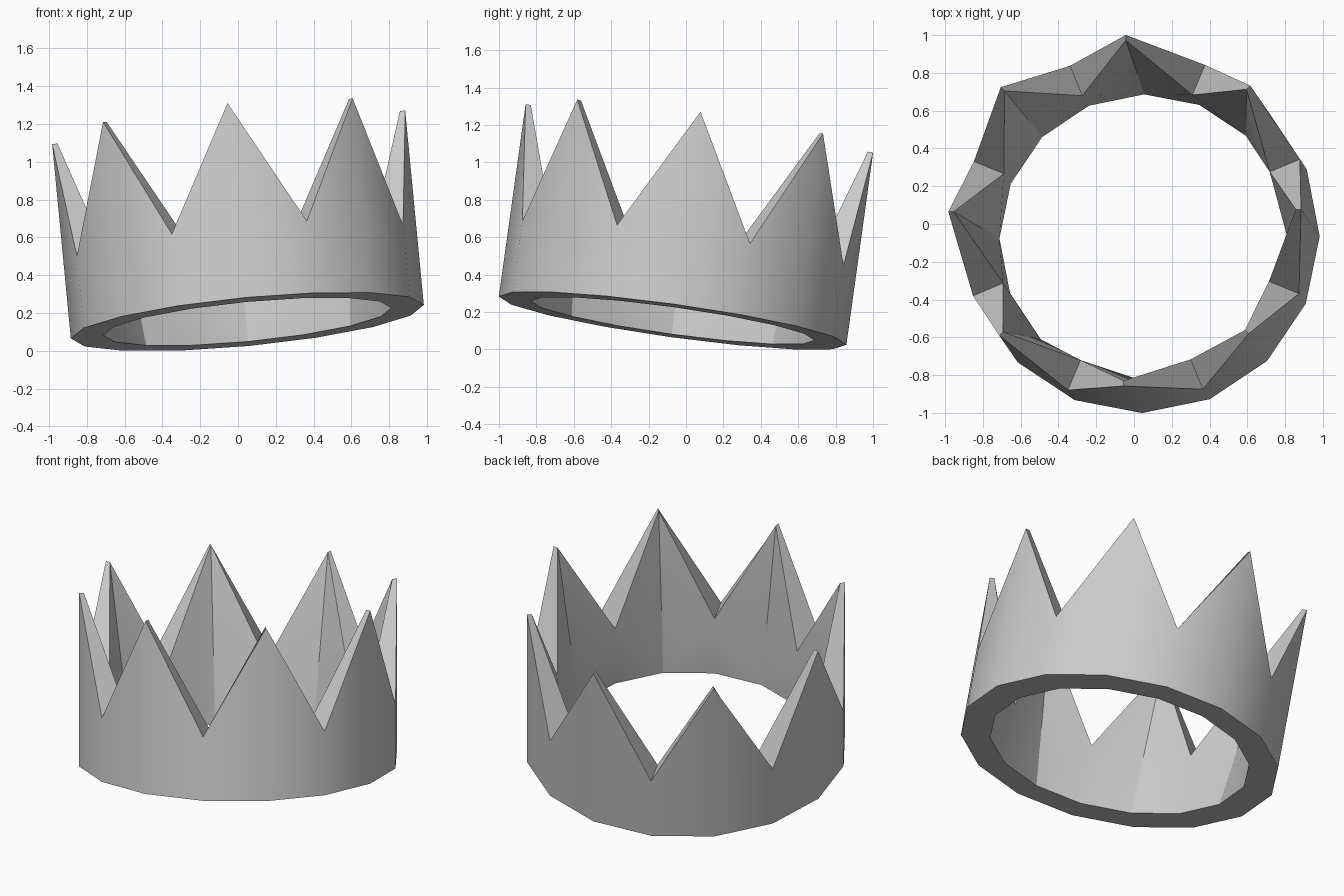
import bpy, bmesh
from math import sin, cos, tau, radians
from mathutils import Vector

if "Cube" in bpy.data.objects:
    bpy.data.objects.remove(bpy.data.objects["Cube"])

POINTS = 8
N = POINTS * 2                    # one segment edge per point and per notch
R_OUT, R_IN = 0.938, 0.765
H_POINT, H_NOTCH = 1.043, 0.385
TIP = 0.028                       # thickness left at each tip
axis = Vector((-0.0945, 0.137, 0.986)).normalized()

bm = bmesh.new()


def ring(radius_height):
    """Ring of vertices; radius_height(i) gives (radius, height)."""
    verts = []
    for i in range(N):
        r, h = radius_height(i)
        a = tau * i / N
        verts.append(bm.verts.new((r * cos(a), r * sin(a), h)))
    return verts


# Even indices are points, odd indices are notches
out_low = ring(lambda i: (R_OUT, 0))
in_low = ring(lambda i: (R_IN, 0))
out_top = ring(lambda i: (R_OUT, H_NOTCH if i % 2 else H_POINT))
in_top = ring(lambda i: (R_IN, H_NOTCH) if i % 2 else (R_OUT - TIP, H_POINT))

for i in range(N):
    j = (i + 1) % N
    # outer wall, sloping rim and flat underside
    bm.faces.new((out_low[i], out_low[j], out_top[j], out_top[i]))
    bm.faces.new((out_top[i], out_top[j], in_top[j], in_top[i]))
    bm.faces.new((in_low[i], in_low[j], out_low[j], out_low[i]))
    # inner wall, folded from each notch to the base below the point
    p, n = (j, i) if i % 2 else (i, j)
    bm.faces.new((in_low[p], in_low[n], in_top[n]))
    bm.faces.new((in_low[p], in_top[n], in_top[p]))

bmesh.ops.recalc_face_normals(bm, faces=bm.faces)

# Lean the band, then centre it and rest its lowest corner on the ground
tilt = Vector((0, 0, 1)).rotation_difference(axis).to_matrix()
for v in bm.verts:
    v.co = tilt @ v.co
lo = [min(v.co[k] for v in bm.verts) for k in range(3)]
hi = [max(v.co[k] for v in bm.verts) for k in range(3)]
shift = Vector((-(lo[0] + hi[0]) / 2, -(lo[1] + hi[1]) / 2, -lo[2]))
bmesh.ops.translate(bm, verts=bm.verts, vec=shift)

mesh = bpy.data.meshes.new("crown_band")
bm.to_mesh(mesh)
bm.free()
crown = bpy.data.objects.new("crown_band", mesh)
bpy.context.collection.objects.link(crown)
bpy.context.view_layer.objects.active = crown
crown.select_set(True)
bpy.ops.object.shade_smooth_by_angle(angle=radians(30))
